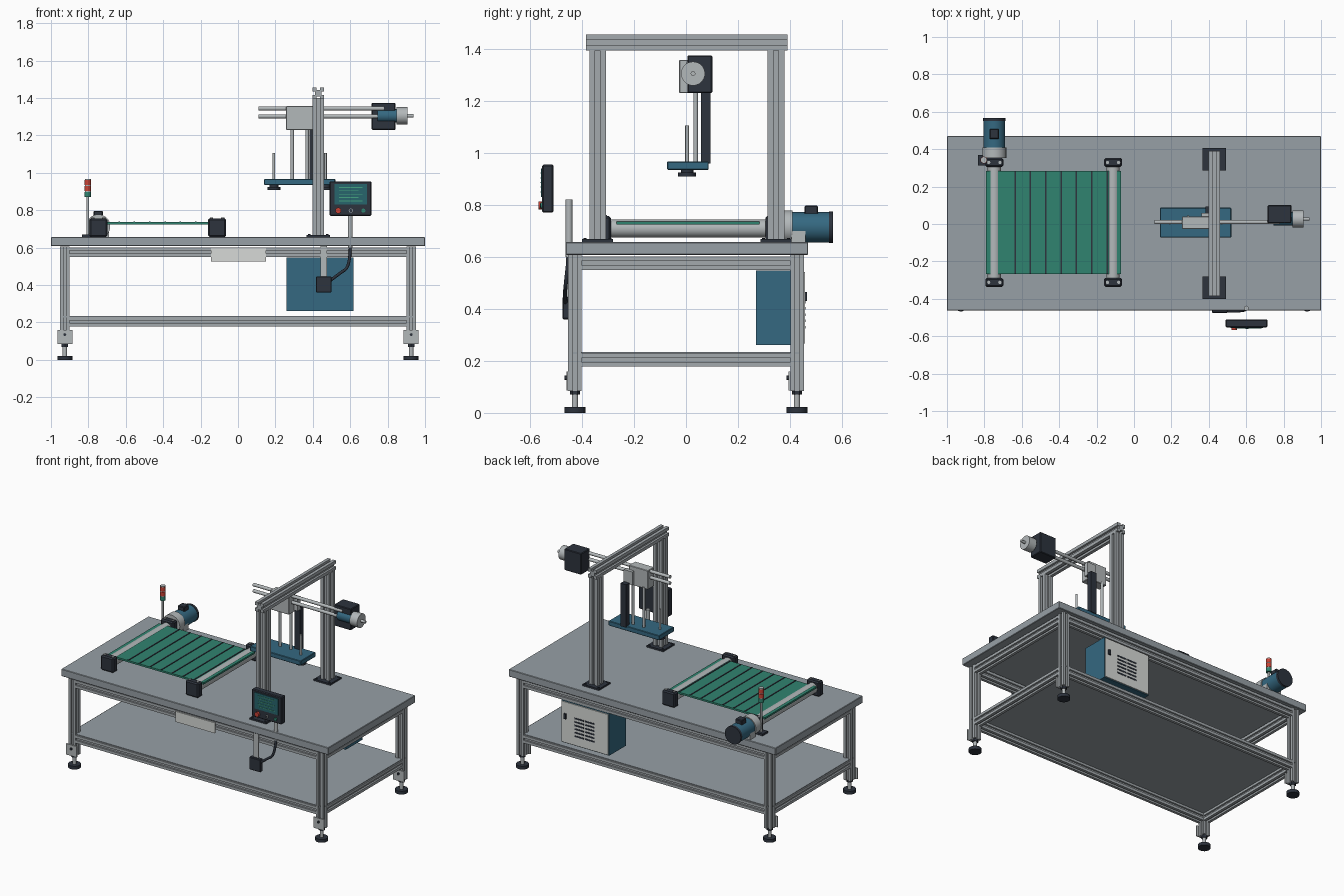
import bpy, bmesh, math
from mathutils import Vector, Matrix

cube = bpy.data.objects.get("Cube")
if cube:
    bpy.data.objects.remove(cube, do_unlink=True)


def material(name, red, green, blue, rough=0.5):
    mat = bpy.data.materials.new(name)
    mat.use_nodes = True
    color = (red, green, blue, 1)
    mat.diffuse_color = color
    shader = mat.node_tree.nodes["Principled BSDF"]
    shader.inputs["Base Color"].default_value = color
    shader.inputs["Roughness"].default_value = rough
    return mat


ALUMINIUM = material("brushed aluminium", .37, .40, .42)
TABLE = material("table grey", .31, .35, .38)
STEEL = material("light steel", .45, .48, .49)
DARK = material("dark slate", .026, .033, .047)
BLUE = material("machine blue", .035, .14, .22)
BELT = material("belt green", .03, .23, .16)
PALE = material("pale panel", .68, .70, .68)
RED = material("signal red", .58, .055, .035)
SCREEN = material("screen teal", .02, .13, .15)
GLOW = material("screen text green", .06, .36, .22)


def finish(name, bm, mat, smooth=False):
    bmesh.ops.recalc_face_normals(bm, faces=bm.faces)
    mesh = bpy.data.meshes.new(name)
    bm.to_mesh(mesh)
    bm.free()
    mesh.materials.append(mat)
    if smooth:
        mesh.shade_smooth()
        mesh.set_sharp_from_angle(angle=math.radians(35))
    obj = bpy.data.objects.new(name, mesh)
    bpy.context.scene.collection.objects.link(obj)
    return obj


def box(name, xs, ys, zs, mat, bevel=0):
    bm = bmesh.new()
    spans = (xs, ys, zs)
    center = Vector([(low + high) / 2 for low, high in spans])
    size = [high - low for low, high in spans]
    bmesh.ops.create_cube(bm, size=1, matrix=Matrix.Translation(center) @ Matrix.Diagonal((*size, 1)))
    obj = finish(name, bm, mat)
    if bevel:
        mod = obj.modifiers.new("edge_bevel", "BEVEL")
        mod.width = bevel
        mod.segments = 1
    return obj


def along(start, end):
    start, end = Vector(start), Vector(end)
    turn = (end - start).to_track_quat("Z", "Y").to_matrix().to_4x4()
    return Matrix.Translation(start) @ turn, (end - start).length


def rod(name, start, end, radius, mat, sides=24):
    place, length = along(start, end)
    bm = bmesh.new()
    bmesh.ops.create_cone(bm, cap_ends=True, segments=sides, radius1=radius, radius2=radius,
                          depth=length, matrix=place @ Matrix.Translation((0, 0, length / 2)))
    return finish(name, bm, mat, True)


def extrusion(name, start, end, size):
    """Square slotted bar with one groove along each side."""
    place, length = along(start, end)
    half, slot, floor = size / 2, size * .15, size * .27
    side = [(half, -half), (half, -slot), (floor, -slot), (floor, slot), (half, slot)]
    bm = bmesh.new()
    verts = []
    for quarter in range(4):
        spin = Matrix.Rotation(quarter * math.pi / 2, 4, "Z")
        verts += [bm.verts.new(place @ spin @ Vector((x, y, 0))) for x, y in side]
    face = bm.faces.new(verts)
    new = bmesh.ops.extrude_face_region(bm, geom=[face])["geom"]
    shift = place.to_3x3() @ Vector((0, 0, length))
    bmesh.ops.translate(bm, vec=shift, verts=[v for v in new if isinstance(v, bmesh.types.BMVert)])
    return finish(name, bm, ALUMINIUM)


# Table frame: legs with feet and bolted plates, two levels of rails
leg_x, leg_y, bar = .926, .427, .052
for x, side in ((-leg_x, "right"), (leg_x, "left")):
    for y, end in ((-leg_y, "front"), (leg_y, "back")):
        label = f"{end}_{side}"
        extrusion(f"{label}_leg", (x, y, .085), (x, y, .607), bar)
        rod(f"{label}_foot_stem", (x, y, .02), (x, y, .09), .012, STEEL)
        rod(f"{label}_foot_nut", (x, y, .07), (x, y, .085), .02, DARK, 6)
        rod(f"{label}_foot_pad", (x, y, 0), (x, y, .022), .04, DARK)
        front = y - bar / 2
        box(f"{label}_foot_plate", (x - .04, x + .04), (front - .007, front), (.086, .16), STEEL)
        rod(f"{label}_plate_bolt", (x, front - .014, .135), (x, front, .135), .008, DARK, 12)
reach_x, reach_y = leg_x - bar / 2, leg_y - bar / 2
for z, level in ((.204, "lower"), (.576, "upper")):
    for sign, side in ((-1, "front"), (1, "back")):
        y = sign * leg_y
        extrusion(f"{level}_{side}_rail", (-reach_x, y, z), (reach_x, y, z), bar)
    for sign, side in ((-1, "right"), (1, "left")):
        x = sign * leg_x
        extrusion(f"{level}_{side}_rail", (x, -reach_y, z), (x, reach_y, z), bar)
box("shelf", (-.945, .945), (-.445, .445), (.227, .235), TABLE)
box("tabletop", (-1, 1), (-.463, .47), (.608, .657), TABLE, .003)
box("name_plate", (-.145, .15), (-.461, -.454), (.527, .598), PALE)

# Conveyor: flat slatted belt, two rollers, four bearing blocks
top = .657
box("conveyor_belt", (-.79, -.07), (-.268, .283), (.725, .737), BELT)
for i in range(7):
    x = -.636 + i * .082
    box(f"belt_rib_{i}", (x - .004, x + .004), (-.266, .281), (.73, .74), DARK)
for x, label in ((-.747, "rear"), (-.112, "fore")):
    rod(f"{label}_roller", (x, -.31, .709), (x, .32, .709), .035, STEEL, 32)
    for y, end in ((-.312, "front"), (.329, "back")):
        box(f"{label}_{end}_bearing", (x - .048, x + .048), (y - .024, y + .024), (top, .757), DARK, .008)
        for dx in (-.03, .03):
            rod(f"{label}_{end}_bearing_bolt", (x + dx, y, .75), (x + dx, y, .761), .009, STEEL, 12)

# Conveyor drive motor
mx, mz = -.747, .714
rod("gearbox_flange", (mx, .353, mz), (mx, .41, mz), .064, STEEL, 32)
box("gearbox_foot", (mx - .056, mx + .056), (.405, .46), (top, .715), STEEL)
rod("drive_motor", (mx, .405, mz), (mx, .553, mz), .058, BLUE, 32)
rod("motor_fan_cover", (mx, .55, mz), (mx, .566, mz), .06, DARK, 32)
box("motor_terminal_box", (mx - .025, mx + .025), (.455, .508), (.76, .797), DARK, .004)

# Stack light
lx, ly = -.803, .342
box("stack_light_base", (lx - .03, lx + .03), (ly - .028, ly + .028), (top, .67), DARK)
rod("stack_light_pole", (lx, ly, top), (lx, ly, .875), .007, STEEL)
for i, (mat, label) in enumerate(((BELT, "bottom"), (RED, "middle"), (RED, "upper"))):
    z = .87 + i * .032
    rod(f"{label}_lamp", (lx, ly, z), (lx, ly, z + .027), .018, mat)
    rod(f"{label}_lamp_ring", (lx, ly, z + .025), (lx, ly, z + .033), .016, STEEL)

# Gantry
gx = .429
for y, end in ((-.34, "front"), (.346, "back")):
    box(f"{end}_post_base", (gx - .062, gx + .062), (y - .06, y + .06), (top, .668), DARK)
    extrusion(f"{end}_gantry_post", (gx, y, top), (gx, y, 1.4), .064)
    for dx in (-.048, .048):
        for dy in (-.048, .048):
            rod(f"{end}_base_bolt", (gx + dx, y + dy, top), (gx + dx, y + dy, .672), .006, DARK, 8)
extrusion("gantry_beam", (gx, -.385, 1.425), (gx, .39, 1.425), .062)

# Horizontal actuator with its motor
ay = .01
for z, label in ((1.344, "upper"), (1.302, "lower")):
    rod(f"{label}_guide_rod", (.11, ay, z), (.78, ay, z), .011, STEEL)
box("carriage", (.257, .4), (-.027, .04), (1.23, 1.358), STEEL, .003)
box("actuator_housing", (.715, .842), (.005, .101), (1.23, 1.374), DARK, .004)
rod("actuator_motor", (.745, .027, 1.305), (.87, .027, 1.305), .036, BLUE, 32)
rod("actuator_cap", (.848, .027, 1.305), (.905, .027, 1.305), .046, STEEL, 32)
rod("actuator_shaft", (.9, .027, 1.305), (.937, .027, 1.305), .009, STEEL)

# Lifting head: slide, rods, plate and grippers
hx = .33
box("vertical_slide", (.383, .425), (.058, .094), (.96, 1.25), DARK)
box("slide_bracket", (.36, .425), (.03, .06), (1.24, 1.33), STEEL)
box("lift_plate", (.14, .52), (-.073, .087), (.935, .967), BLUE, .003)
for sign, side in ((-1, "right"), (1, "left")):
    near, far = hx + sign * .04, hx + sign * .138
    rod(f"{side}_lift_rod", (near, .037, .96), (near, .037, 1.24), .009, STEEL)
    rod(f"{side}_guide_pin", (far, .004, .96), (far, .004, 1.105), .007, STEEL)
    rod(f"{side}_gripper_neck", (far, .004, .917), (far, .004, .937), .024, DARK)
    rod(f"{side}_gripper_cup", (far, .004, .909), (far, .004, .925), .034, DARK)

# Operator panel on its tube
rod("panel_tube", (.6, -.45, .6), (.6, -.45, .82), .013, STEEL)
box("operator_panel", (.49, .713), (-.553, -.51), (.77, .955), DARK, .005)
box("panel_screen", (.515, .69), (-.557, -.55), (.83, .94), SCREEN)
for i in range(5):
    z = .848 + i * .018
    box(f"screen_line_{i}", (.54, .665 - .02 * (i % 2)), (-.559, -.555), (z, z + .004), GLOW)
for x, mat, label in ((.536, RED, "stop"), (.603, STEEL, "dial"), (.67, BELT, "start")):
    reach = -.568 if mat is RED else -.56
    rod(f"{label}_button", (x, reach, .798), (x, -.55, .798), .016 if mat is RED else .011, mat)
rod("dial_face", (.603, -.562, .798), (.603, -.55, .798), .008, DARK)

# Junction box with hanger and cable
box("junction_hanger", (.44, .475), (-.46, -.454), (.43, .608), STEEL)
box("junction_box", (.416, .5), (-.475, -.446), (.36, .446), DARK, .004)
curve = bpy.data.curves.new("panel_cable", "CURVE")
curve.dimensions = "3D"
curve.bevel_depth = .008
curve.bevel_resolution = 3
path = curve.splines.new("NURBS")
stops = [(.6, -.45, .61), (.6, -.462, .5), (.54, -.466, .46), (.495, -.464, .425)]
path.points.add(len(stops) - 1)
for point, stop in zip(path.points, stops):
    point.co = (*stop, 1)
path.use_endpoint_u = True
path.order_u = 3
curve.materials.append(DARK)
bpy.context.scene.collection.objects.link(bpy.data.objects.new("panel_cable", curve))

# Control cabinet with vented door at the back
box("control_cabinet", (.26, .618), (.27, .45), (.262, .547), BLUE)
box("cabinet_door", (.265, .613), (.449, .457), (.267, .542), PALE)
box("door_handle", (.575, .592), (.455, .466), (.43, .465), DARK)
for i in range(6):
    z = .325 + i * .024
    for x in (.365, .445):
        box(f"door_vent_{i}", (x, x + .07), (.455, .459), (z, z + .01), DARK)
